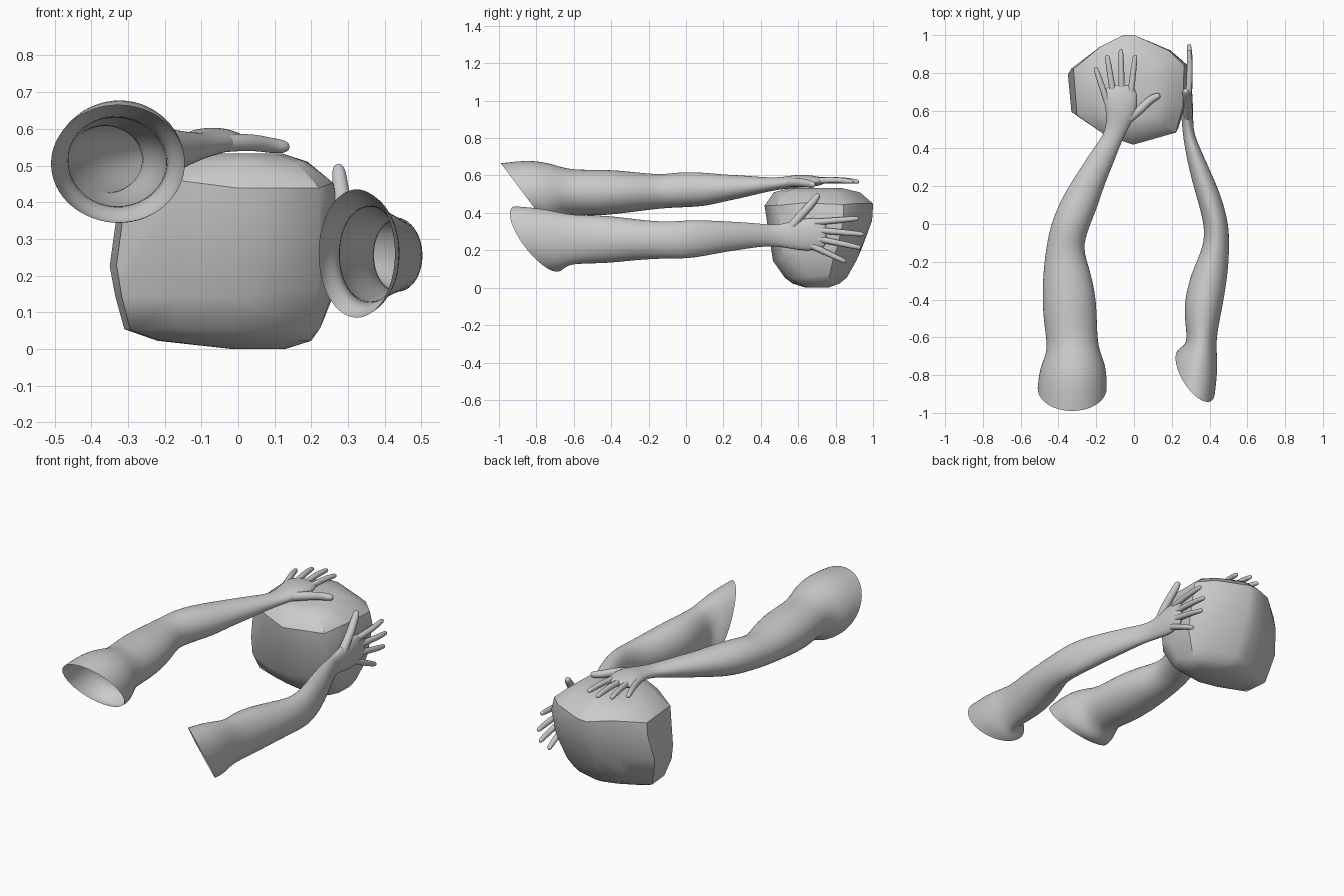
import bpy, bmesh, math, random
from mathutils import Vector

random.seed(4)
mat = bpy.data.materials.new("plain grey")
mat.diffuse_color = (0.6, 0.6, 0.6, 1)


def finish(name, bm, angle, levels=0):
    bmesh.ops.recalc_face_normals(bm, faces=bm.faces[:])
    me = bpy.data.meshes.new(name)
    bm.to_mesh(me)
    bm.free()
    ob = bpy.data.objects.new(name, me)
    bpy.context.collection.objects.link(ob)
    me.materials.append(mat)
    if levels:
        ob.modifiers.new("smooth", "SUBSURF").levels = levels
        ob.modifiers["smooth"].render_levels = levels
    bpy.ops.object.select_all(action="DESELECT")
    ob.select_set(True)
    bpy.context.view_layer.objects.active = ob
    bpy.ops.object.shade_smooth_by_angle(angle=math.radians(angle))
    return ob


def bridge(bm, rings, cap):
    for a, b in zip(rings, rings[1:]):
        n = len(a)
        for i in range(n):
            bm.faces.new((a[i], a[(i + 1) % n], b[(i + 1) % n], b[i]))
    if cap:
        tip = bm.verts.new(sum((v.co for v in rings[-1]), Vector()) / len(rings[-1]))
        for i in range(len(rings[-1])):
            bm.faces.new((rings[-1][i], rings[-1][(i + 1) % len(rings[-1])], tip))


def limb(bm, sections, n=16):
    """Sections: y, x0, x1, z0, z1, optional slant of the ring along x and z."""
    rings = []
    for y, x0, x1, z0, z1, *slant in sections:
        sx, sz = slant or (0, 0)
        ring = []
        for i in range(n):
            c, s = (1.025 * f(2 * math.pi * i / n) for f in (math.cos, math.sin))
            ring.append(bm.verts.new(((x0 + x1) / 2 + c * (x1 - x0) / 2,
                                      y + sx * c + sz * s,
                                      (z0 + z1) / 2 + s * (z1 - z0) / 2)))
        rings.append(ring)
    bridge(bm, rings, True)


def finger(bm, points, r, n=8):
    """Tapered round tube along the points, with a rounded tip."""
    pts = [Vector(p) for p in points]
    end = (pts[-1] - pts[-2]).normalized()
    pts = pts[:-1] + [pts[-1] - end * r * 0.7, pts[-1]]
    radii = [r * (1.1 - 0.25 * i / (len(pts) - 2)) for i in range(len(pts) - 1)] + [r * 0.45]
    rings = []
    for i, p in enumerate(pts):
        d = (pts[min(i + 1, len(pts) - 1)] - pts[max(i - 1, 0)]).normalized()
        u = d.orthogonal().normalized()
        u = d.cross(Vector((0.3, 0.1, 0.9)) if abs(d.z) < 0.8 else Vector((1, 0, 0))).normalized()
        w = d.cross(u)
        rings.append([bm.verts.new(p + 1.08 * radii[i] * (u * math.cos(t) + w * math.sin(t)))
                      for t in (2 * math.pi * k / n for k in range(n))])
    bridge(bm, rings, True)


# Left arm: open shoulder, bent elbow, hand palm down on the rock
bm = bmesh.new()
limb(bm, [
    (-0.87, -0.51, -0.145, 0.345, 0.665, 0, -0.12),
    (-0.77, -0.50, -0.145, 0.34, 0.685, 0, -0.06),
    (-0.69, -0.465, -0.175, 0.375, 0.66, 0, -0.02),
    (-0.63, -0.46, -0.192, 0.392, 0.632),
    (-0.52, -0.477, -0.197, 0.385, 0.63),
    (-0.40, -0.485, -0.20, 0.39, 0.63),
    (-0.25, -0.48, -0.23, 0.41, 0.615),
    (-0.13, -0.465, -0.275, 0.425, 0.603),
    (-0.02, -0.445, -0.24, 0.43, 0.62),
    (0.10, -0.40, -0.19, 0.435, 0.615),
    (0.20, -0.345, -0.16, 0.46, 0.605),
    (0.30, -0.28, -0.118, 0.48, 0.60),
    (0.40, -0.215, -0.08, 0.505, 0.592),
    (0.48, -0.155, -0.045, 0.522, 0.587),
    (0.55, -0.145, -0.005, 0.53, 0.597),
    (0.61, -0.15, 0.015, 0.535, 0.605),
    (0.68, -0.165, 0.02, 0.54, 0.60),
    (0.735, -0.14, 0.0, 0.55, 0.588)])
for bx, by, tx, ty in [(-0.143, 0.65, -0.205, 0.83), (-0.108, 0.68, -0.143, 0.895),
                       (-0.065, 0.69, -0.07, 0.925), (-0.02, 0.67, 0.007, 0.895)]:
    mx, my = bx * 0.45 + tx * 0.55, by * 0.45 + ty * 0.55
    finger(bm, [(bx, by, 0.57), (mx, my, 0.578), (tx, ty, 0.566)], 0.0165)
finger(bm, [(-0.05, 0.54, 0.56), (0.035, 0.605, 0.565), (0.085, 0.66, 0.555), (0.138, 0.683, 0.55)], 0.023)
finish("left_arm", bm, 60, 2)

# Right arm: slanted open shoulder, hand flat against the side of the rock
bm = bmesh.new()
limb(bm, [
    (-0.80, 0.22, 0.428, 0.085, 0.435, -0.09, -0.11),
    (-0.725, 0.235, 0.443, 0.095, 0.425, -0.05, -0.06),
    (-0.665, 0.265, 0.438, 0.11, 0.405, -0.02, -0.02),
    (-0.61, 0.283, 0.435, 0.127, 0.388),
    (-0.50, 0.268, 0.455, 0.13, 0.387),
    (-0.40, 0.268, 0.475, 0.133, 0.383),
    (-0.25, 0.305, 0.498, 0.15, 0.363),
    (-0.11, 0.375, 0.505, 0.157, 0.35),
    (0.0, 0.37, 0.50, 0.155, 0.36),
    (0.10, 0.345, 0.475, 0.17, 0.36),
    (0.20, 0.315, 0.44, 0.19, 0.355),
    (0.30, 0.29, 0.395, 0.205, 0.35),
    (0.40, 0.27, 0.35, 0.22, 0.342),
    (0.48, 0.258, 0.317, 0.222, 0.333),
    (0.55, 0.252, 0.313, 0.21, 0.35),
    (0.61, 0.25, 0.312, 0.20, 0.365),
    (0.68, 0.255, 0.31, 0.198, 0.375),
    (0.75, 0.272, 0.302, 0.215, 0.365)])
for by, bz, ty, tz in [(0.69, 0.35, 0.922, 0.37), (0.70, 0.308, 0.953, 0.285),
                       (0.69, 0.265, 0.935, 0.213), (0.67, 0.225, 0.855, 0.138)]:
    my, mz = by * 0.45 + ty * 0.55, bz * 0.45 + tz * 0.55
    finger(bm, [(0.287, by, bz), (0.298, my, mz), (0.291, ty, tz)], 0.0165)
finger(bm, [(0.283, 0.55, 0.31), (0.288, 0.615, 0.39), (0.28, 0.665, 0.44), (0.273, 0.71, 0.5)], 0.023)
finish("right_arm", bm, 60, 2)

# Boulder: stacked copies of an irregular outline, wrapped in a convex hull
outline = [(-1, 0.38), (-0.94, -0.46), (-0.42, -0.83), (0.08, -1), (0.85, -0.78), (0.98, -0.3),
           (1, 0.45), (0.72, 0.72), (0.1, 1), (-0.1, 1), (-0.5, 0.8)]
layers = [(0.0, -0.02, 0.13, 0.64, 0.76), (0.022, -0.22, 0.20, 0.57, 0.82),
          (0.06, -0.31, 0.23, 0.53, 0.86), (0.15, -0.335, 0.265, 0.465, 0.91),
          (0.22, -0.35, 0.275, 0.465, 0.94), (0.36, -0.33, 0.28, 0.445, 0.995),
          (0.45, -0.32, 0.265, 0.42, 1.0), (0.51, -0.24, 0.19, 0.47, 0.93),
          (0.533, -0.10, 0.12, 0.56, 0.83)]
bm = bmesh.new()
for z, x0, x1, y0, y1 in layers:
    for u, v in outline:
        bm.verts.new(((x0 + x1) / 2 + u * (x1 - x0) / 2,
                      (y0 + y1) / 2 + v * (y1 - y0) / 2,
                      z + (random.uniform(-0.012, 0.012) if 0.03 < z < 0.5 else 0)))
hull = bmesh.ops.convex_hull(bm, input=bm.verts[:])
loose = [v for v in bm.verts if not v.link_faces]
bmesh.ops.delete(bm, geom=loose, context="VERTS")
finish("boulder", bm, 38)
